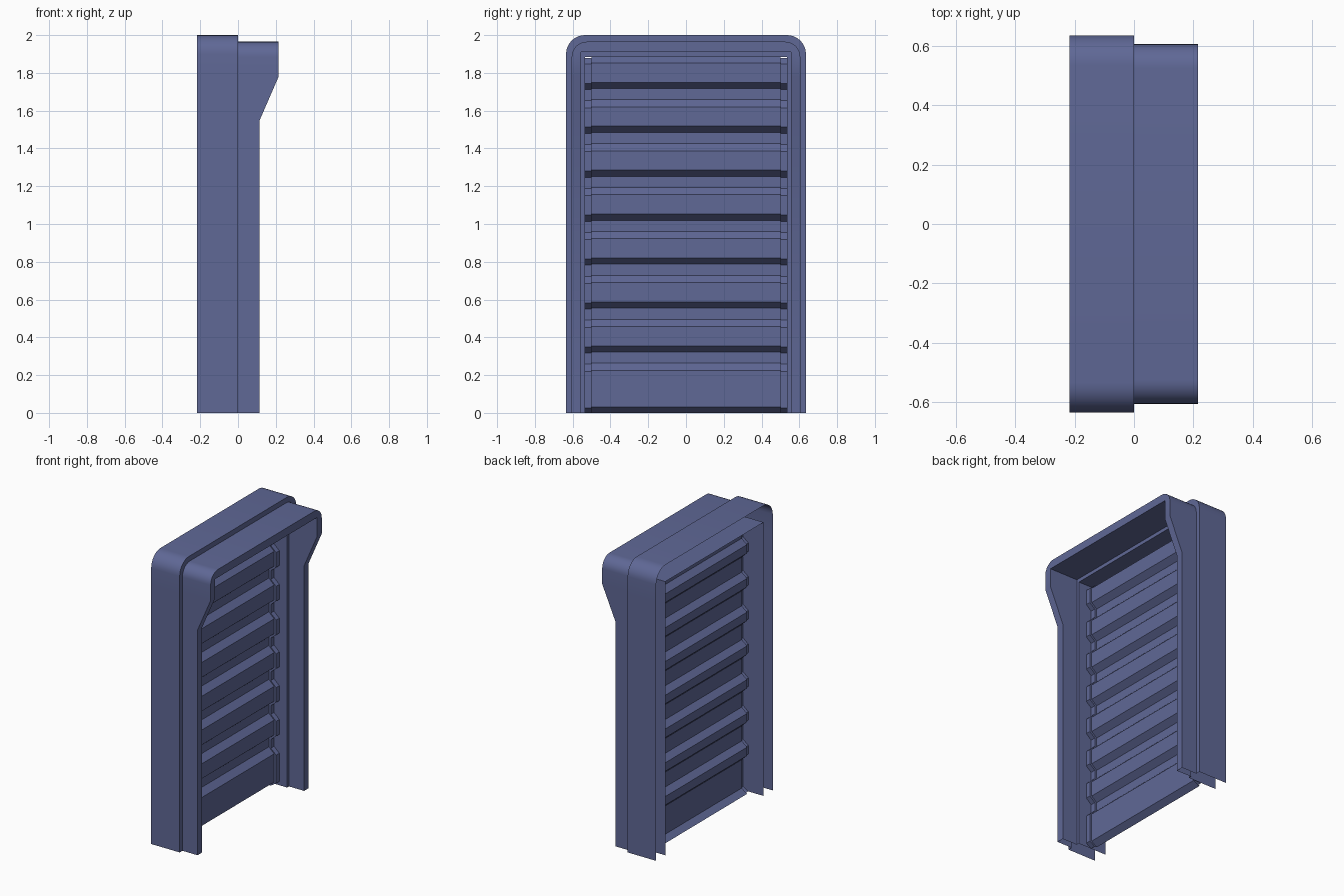
import bpy
import bmesh
from math import sin, cos, pi

cube = bpy.data.objects.get("Cube")
if cube:
    bpy.data.objects.remove(cube)

paint = bpy.data.materials.new("slate blue paint")
paint.use_nodes = True
colour = (0.115, 0.138, 0.305, 1)
paint.diffuse_color = colour
paint.node_tree.nodes["Principled BSDF"].inputs["Base Color"].default_value = colour

BACK = -0.217
LOW_X, HOOD_X = 0.115, 0.215    # front edge of the posts and of the hood
LOW_Z, HOOD_Z = 1.55, 1.78      # where the hood slope starts and ends


def loft(name, rows):
    """Join rows of points into one open sheet."""
    bm = bmesh.new()
    grid = [[bm.verts.new(p) for p in row] for row in rows]
    for a, b in zip(grid, grid[1:]):
        for i in range(len(a) - 1):
            bm.faces.new((a[i], b[i], b[i + 1], a[i + 1]))
    bmesh.ops.remove_doubles(bm, verts=bm.verts, dist=0.0001)
    mesh = bpy.data.meshes.new(name)
    bm.to_mesh(mesh)
    bm.free()
    mesh.materials.append(paint)
    obj = bpy.data.objects.new(name, mesh)
    bpy.context.collection.objects.link(obj)
    bpy.ops.object.select_all(action="DESELECT")
    obj.select_set(True)
    bpy.context.view_layer.objects.active = obj
    bpy.ops.object.shade_smooth_by_angle(angle=pi / 6)
    return obj


def hood_front(z):
    t = min(max((z - LOW_Z) / (HOOD_Z - LOW_Z), 0), 1)
    return LOW_X + t * (HOOD_X - LOW_X)


def arch(half, top, radius, x):
    """Doorway outline; x is a fixed depth or a function of height."""
    side = [(-half, z) for z in (0, LOW_Z, HOOD_Z)]
    for i in range(9):
        a = pi / 2 * i / 8
        side.append((-half + radius * (1 - cos(a)), top - radius * (1 - sin(a))))
    outline = side + [(-y, z) for y, z in reversed(side)]
    return [(x(z) if callable(x) else x, y, z) for y, z in outline]


# Door surround: outer casing, stepped hood, inner reveal
outer, hood = (0.635, 2.0, 0.1), (0.605, 1.965, 0.08)
opening, reveal = (0.555, 1.91, 0), (0.535, 1.885, 0)
loft("door_surround", [
    arch(*outer, BACK), arch(*outer, 0),
    arch(*hood, 0), arch(*hood, hood_front),
    arch(*opening, hood_front), arch(*opening, 0),
    arch(*reveal, 0), arch(*reveal, BACK),
])

# Corrugated shutter profile, from the ground up
FRONT, RECESS, PITCH = -0.075, -0.115, 0.2325
profile = [(RECESS, 0), (FRONT, 0.03)]
for i in range(7):
    z = 0.225 + i * PITCH
    profile += [(FRONT, z), (RECESS, z + 0.038),
                (RECESS, z + 0.097), (FRONT, z + 0.13)]
profile += [(FRONT, 1.852), (RECESS, 1.885)]


def shutter_row(y, lift):
    return [(x + lift, y, max(z - lift / 3, 0)) for x, z in profile]


# Shutter panel with raised strips along both edges
RAISE = 0.015
loft("shutter", [shutter_row(y, lift) for y, lift in (
    (-0.535, RAISE), (-0.5, RAISE), (-0.5, 0),
    (0.5, 0), (0.5, RAISE), (0.535, RAISE))])
